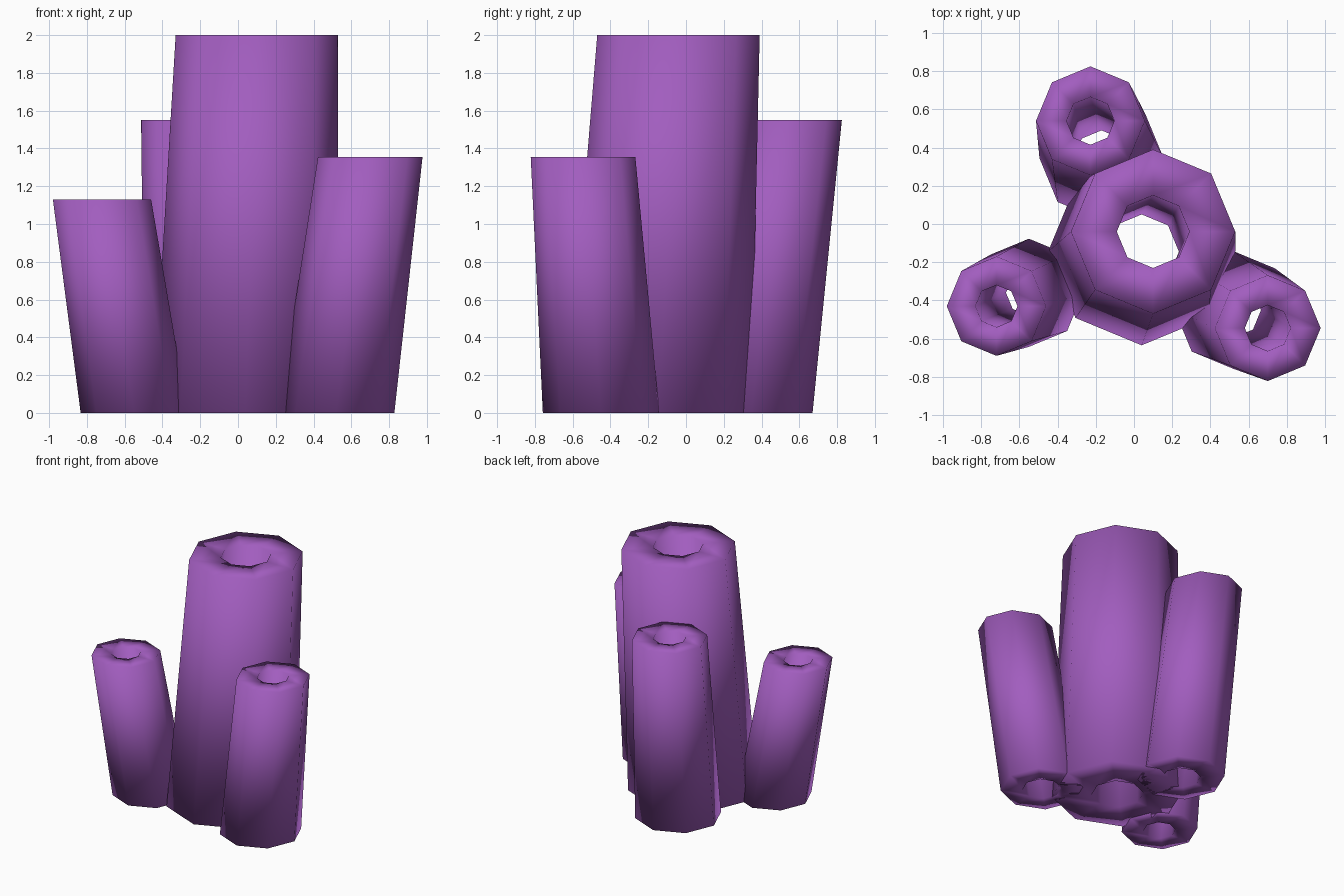
import bpy, bmesh, math

if "Cube" in bpy.data.objects:
    bpy.data.objects.remove(bpy.data.objects["Cube"])

# purple material shared by all tubes
mat = bpy.data.materials.new("purple")
mat.diffuse_color = (0.36, 0.11, 0.52, 1)
mat.use_nodes = True
mat.node_tree.nodes["Principled BSDF"].inputs["Base Color"].default_value = mat.diffuse_color
SIDES = 8


def ring(bm, x, y, z, r):
    return [bm.verts.new((x + r * math.cos(math.tau * i / SIDES),
                          y + r * math.sin(math.tau * i / SIDES), z))
            for i in range(SIDES)]


def tube(name, base, top, height):
    """Leaning hollow tube; base and top are (x, y, outer radius, hole radius)."""
    bm = bmesh.new()
    bx, by, bo, bi = base
    tx, ty, to, ti = top
    loops = [ring(bm, bx, by, 0, bo), ring(bm, tx, ty, height, to),
             ring(bm, tx, ty, height, ti), ring(bm, bx, by, 0, bi)]
    # outer wall, top rim, inner wall, bottom rim
    for k in range(4):
        a, b = loops[k], loops[(k + 1) % 4]
        for i in range(SIDES):
            j = (i + 1) % SIDES
            bm.faces.new((a[i], a[j], b[j], b[i])).smooth = True
    bmesh.ops.recalc_face_normals(bm, faces=bm.faces)
    mesh = bpy.data.meshes.new(name)
    bm.to_mesh(mesh)
    bm.free()
    mesh.materials.append(mat)
    bpy.context.collection.objects.link(bpy.data.objects.new(name, mesh))


# tall centre tube and three shorter tubes leaning outward
tube("centre_tube", (0.04, -0.145, 0.49, 0.195), (0.10, -0.04, 0.43, 0.19), 2.0)
tube("left_tube", (-0.55, -0.36, 0.283, 0.12), (-0.72, -0.43, 0.26, 0.11), 1.13)
tube("right_tube", (0.52, -0.45, 0.308, 0.145), (0.70, -0.545, 0.277, 0.12), 1.355)
tube("back_tube", (-0.17, 0.345, 0.325, 0.145), (-0.228, 0.54, 0.285, 0.125), 1.55)
